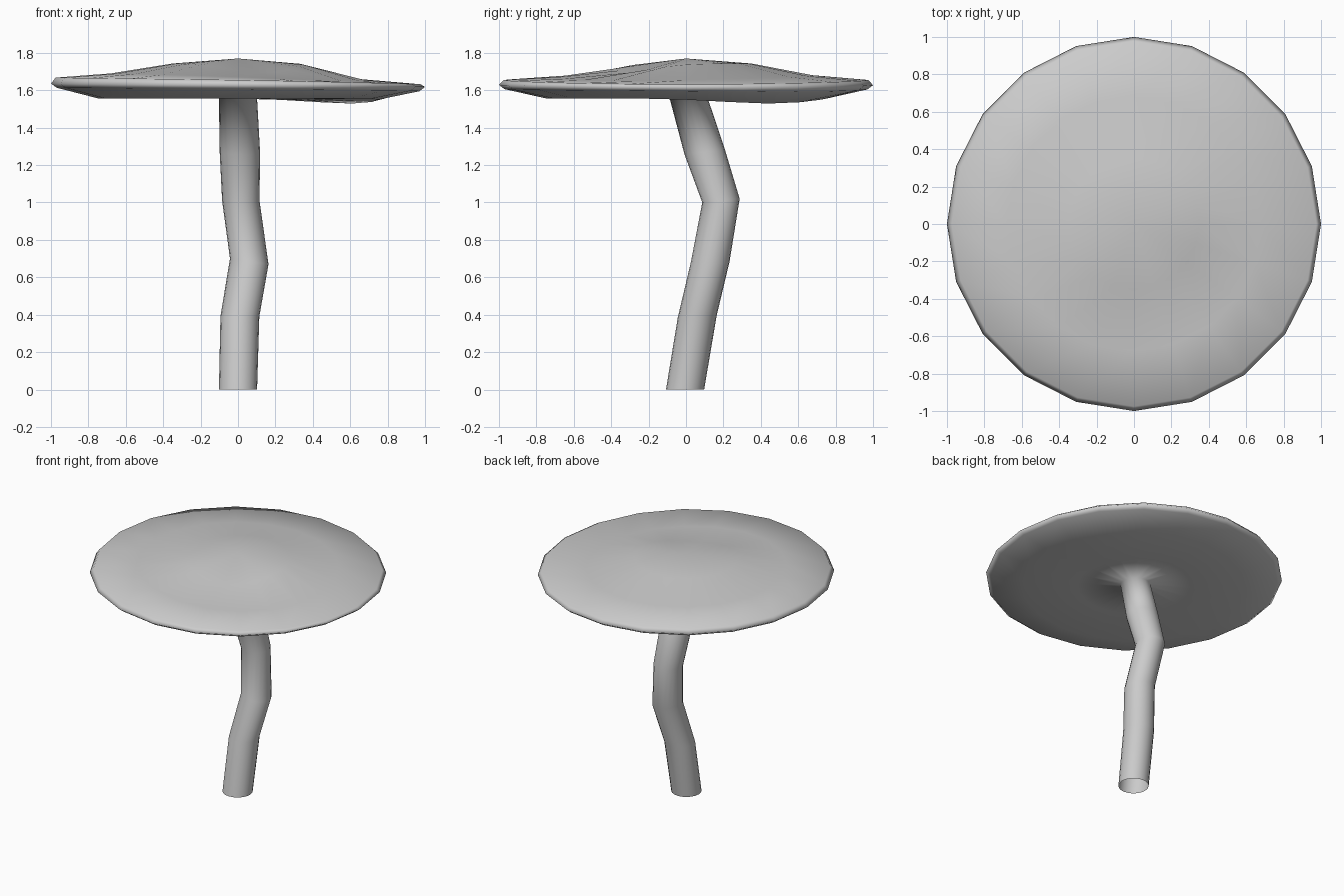
import bpy, bmesh, math

if "Cube" in bpy.data.objects:
    bpy.data.objects.remove(bpy.data.objects["Cube"])

SIDES = 20


def bump(angle, centre, width):
    """Smooth bump around one compass direction, in degrees."""
    d = (math.degrees(angle) - centre + 180) % 360 - 180
    return math.exp(-(d / width) ** 2)


def ring(bm, x, y, z, r, tilt_x=0, tilt_y=0, dip=0, centre=0, width=40):
    verts = []
    for i in range(SIDES):
        a = math.tau * i / SIDES
        dx, dy = r * math.cos(a), r * math.sin(a)
        dz = tilt_x * dx + tilt_y * dy - dip * bump(a, centre, width)
        verts.append(bm.verts.new((x + dx, y + dy, z + dz)))
    return verts


bm = bmesh.new()

# Crooked open-ended stem: centre x, y, z, radius, tilts
stem = [
    (0.00, -0.005, 0.00, 0.102, 0, 0),
    (0.01, 0.06, 0.39, 0.104, 0, 0.05),
    (0.06, 0.13, 0.685, 0.103, -0.15, 0),
    (0.015, 0.187, 1.01, 0.100, 0, 0.10),
    (0.01, 0.10, 1.27, 0.108, 0, 0.12),
    (0.00, 0.015, 1.555, 0.102, 0, 0),
]
rings = [ring(bm, *s) for s in stem]

# Wavy cap: radius, z, x tilt, dip depth, dip direction, dip width
cap = [
    (0.38, 1.556, 0, 0.008, 37, 35),
    (0.75, 1.557, 0, 0.028, 37, 32),
    (0.97, 1.606, -0.008, 0.008, 37, 40),
    (1.00, 1.628, -0.008, 0.005, 37, 40),
    (0.975, 1.656, -0.012, 0.012, 0, 60),
    (0.68, 1.680, -0.015, 0.022, -35, 60),
    (0.35, 1.743, 0, 0.050, -65, 45),
]
for r, z, tilt, dip, centre, width in cap:
    rings.append(ring(bm, 0, 0, z, r, tilt, 0, dip, centre, width))

# Skin between rings, closed by the cap's peak
for low, high in zip(rings, rings[1:]):
    for i in range(SIDES):
        j = (i + 1) % SIDES
        bm.faces.new((low[i], low[j], high[j], high[i]))
peak = bm.verts.new((0, 0, 1.77))
for i in range(SIDES):
    bm.faces.new((rings[-1][i], rings[-1][(i + 1) % SIDES], peak))

for f in bm.faces:
    f.smooth = True
mesh = bpy.data.meshes.new("mushroom")
bm.to_mesh(mesh)
bm.free()
mushroom = bpy.data.objects.new("mushroom", mesh)
bpy.context.collection.objects.link(mushroom)
